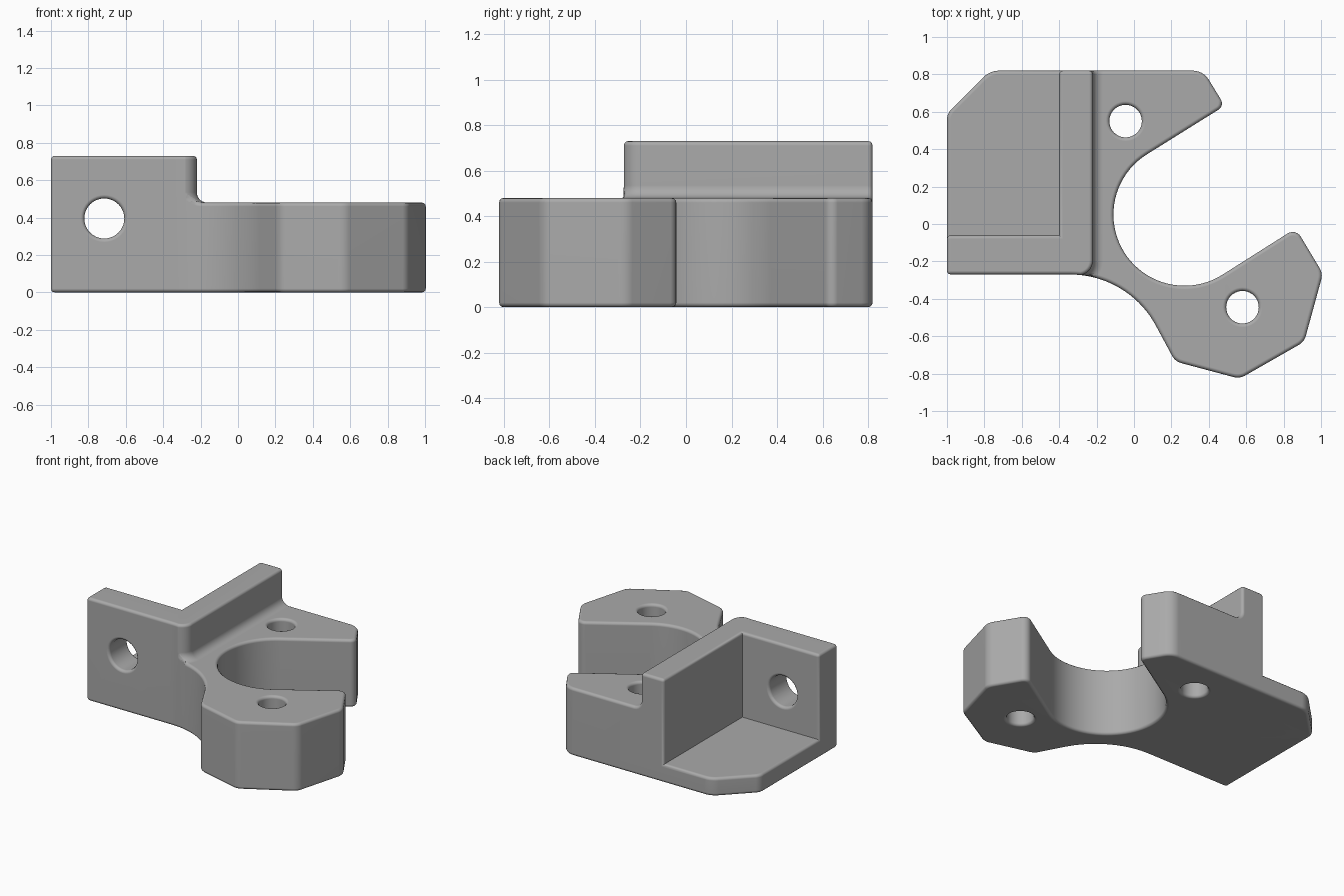
import bpy, bmesh, math
from mathutils import Vector, Matrix

if "Cube" in bpy.data.objects:
    bpy.data.objects.remove(bpy.data.objects["Cube"])


def make_object(name, bm):
    """Point all faces outward and link the mesh as an object."""
    bm.normal_update()
    bmesh.ops.recalc_face_normals(bm, faces=bm.faces[:])
    if bm.calc_volume(signed=True) < 0:
        bmesh.ops.reverse_faces(bm, faces=bm.faces[:])
    mesh = bpy.data.meshes.new(name)
    bm.to_mesh(mesh)
    bm.free()
    obj = bpy.data.objects.new(name, mesh)
    bpy.context.scene.collection.objects.link(obj)
    return obj


def rounded(corners):
    """Turn (x, y, radius) corners into an outline with tangent arcs."""
    out = []
    for i, (x, y, r) in enumerate(corners):
        p = Vector((x, y, 0))
        if r == 0:
            out.append(p)
            continue
        u = (Vector((*corners[i - 1][:2], 0)) - p).normalized()
        v = (Vector((*corners[(i + 1) % len(corners)][:2], 0)) - p).normalized()
        half = u.angle(v) / 2
        c = p + (u + v).normalized() * r / math.sin(half)
        a = (p + u * r / math.tan(half) - c).normalized()
        b = (p + v * r / math.tan(half) - c).normalized()
        n = max(6, int(r * 36))
        out += [c + r * a.slerp(b, k / n) for k in range(n + 1)]
    return out


def loft(name, layers):
    """Skin a stack of (z, outline) layers with equal point counts."""
    bm = bmesh.new()
    rings = [[bm.verts.new((p[0], p[1], z)) for p in pts] for z, pts in layers]
    for lo, hi in zip(rings, rings[1:]):
        for i in range(len(lo)):
            bm.faces.new((lo[i - 1], lo[i], hi[i], hi[i - 1]))
    bm.faces.new(rings[0][::-1])
    bm.faces.new(rings[-1])
    return make_object(name, bm)


def drill(name, location, radius, depth, axis="Z"):
    bm = bmesh.new()
    turn = Matrix.Rotation(math.pi / 2 if axis == "Y" else 0, 4, "X")
    bmesh.ops.create_cone(bm, cap_ends=True, segments=40, radius1=radius, radius2=radius,
                          depth=depth, matrix=Matrix.Translation(location) @ turn)
    return make_object(name, bm)


# Clamp outline with its open round jaw
HEIGHT, STEP, FLOOR = 0.73, 0.48, 0.13
jaw = [(0.27 + 0.38 * math.cos(a), 0.05 + 0.38 * math.sin(a), 0)
       for a in (math.radians(122 + 180 * k / 40) for k in range(41))]
outline = rounded(
    [(-1, -0.27, 0), (-1, 0.59, 0.08), (-0.77, 0.82, 0.12), (0.37, 0.82, 0.1), (0.485, 0.632, 0.04)]
    + jaw +
    [(0.865, -0.023, 0.05), (1.01, -0.265, 0.08), (0.91, -0.63, 0.08),
     (0.565, -0.827, 0.08), (0.22, -0.735, 0.08), (-0.03, -0.27, 0.52)])
bracket = loft("clamp_bracket", [(0, outline), (HEIGHT, outline)])


# Cutter that lowers the jaw and leaves a fillet beside the rib
def step_outline(d):
    pts = [(2, 2), (-0.22 + d, 2)]
    for k in range(13):
        a = math.radians(-90 * k / 12)
        pts.append((-0.30 + (0.08 + d) * math.cos(a), -0.195 + (0.08 + d) * math.sin(a)))
    return pts + [(-0.30, -2), (2, -2)]


FILLET = 0.055
step_layers = []
for k in range(7):
    a = math.radians(90 * k / 6)
    step_layers.append((STEP + FILLET * (1 - math.cos(a)), step_outline(FILLET * (1 - math.sin(a)))))
step_layers.append((1, step_outline(0)))

# Corner pocket and screw holes
pocket = [(-2, -0.06), (-0.4, -0.06), (-0.4, 2), (-2, 2)]
cutters = [
    loft("step_cutter", step_layers),
    loft("pocket_cutter", [(FLOOR, pocket), (1.1, pocket)]),
    drill("rear_hole_cutter", (-0.045, 0.55, 0.3), 0.087, 2),
    drill("front_hole_cutter", (0.58, -0.445, 0.3), 0.087, 2),
    drill("plate_hole_cutter", (-0.715, -0.17, 0.395), 0.107, 0.5, "Y"),
]
for cutter in cutters:
    cutter.hide_render = True
    mod = bracket.modifiers.new(cutter.name, "BOOLEAN")
    mod.operation = "DIFFERENCE"
    mod.solver = "EXACT"
    mod.object = cutter

bpy.context.view_layer.update()
graph = bpy.context.evaluated_depsgraph_get()
solid = bpy.data.meshes.new_from_object(bracket.evaluated_get(graph))
assert len(solid.polygons) > 50, f"cut bracket has {len(solid.polygons)} faces"
bracket.modifiers.clear()
bracket.data = solid
for cutter in cutters:
    bpy.data.objects.remove(cutter)

# Soften every convex sharp edge
bm = bmesh.new()
bm.from_mesh(solid)
bmesh.ops.remove_doubles(bm, verts=bm.verts[:], dist=0.003)
bm.normal_update()
sharp = [e for e in bm.edges if e.is_manifold and e.calc_face_angle_signed() > math.radians(32)]
bmesh.ops.bevel(bm, geom=sharp, offset=0.02, offset_type="OFFSET", segments=3,
                profile=0.5, affect="EDGES", clamp_overlap=False)
bm.to_mesh(solid)
bm.free()
solid.validate()
assert len(solid.polygons) > 50, f"softened bracket has {len(solid.polygons)} faces"

# Plain grey finish
grey = bpy.data.materials.new("grey_plastic")
grey.use_nodes = True
colour = (0.4, 0.4, 0.4, 1)
grey.diffuse_color = colour
grey.node_tree.nodes["Principled BSDF"].inputs["Base Color"].default_value = colour
solid.materials.clear()
solid.materials.append(grey)

bpy.ops.object.select_all(action="DESELECT")
bracket.select_set(True)
bpy.context.view_layer.objects.active = bracket
bpy.ops.object.shade_smooth_by_angle(angle=math.radians(35))
weighted = bracket.modifiers.new("weighted_normals", "WEIGHTED_NORMAL")
weighted.keep_sharp = True
